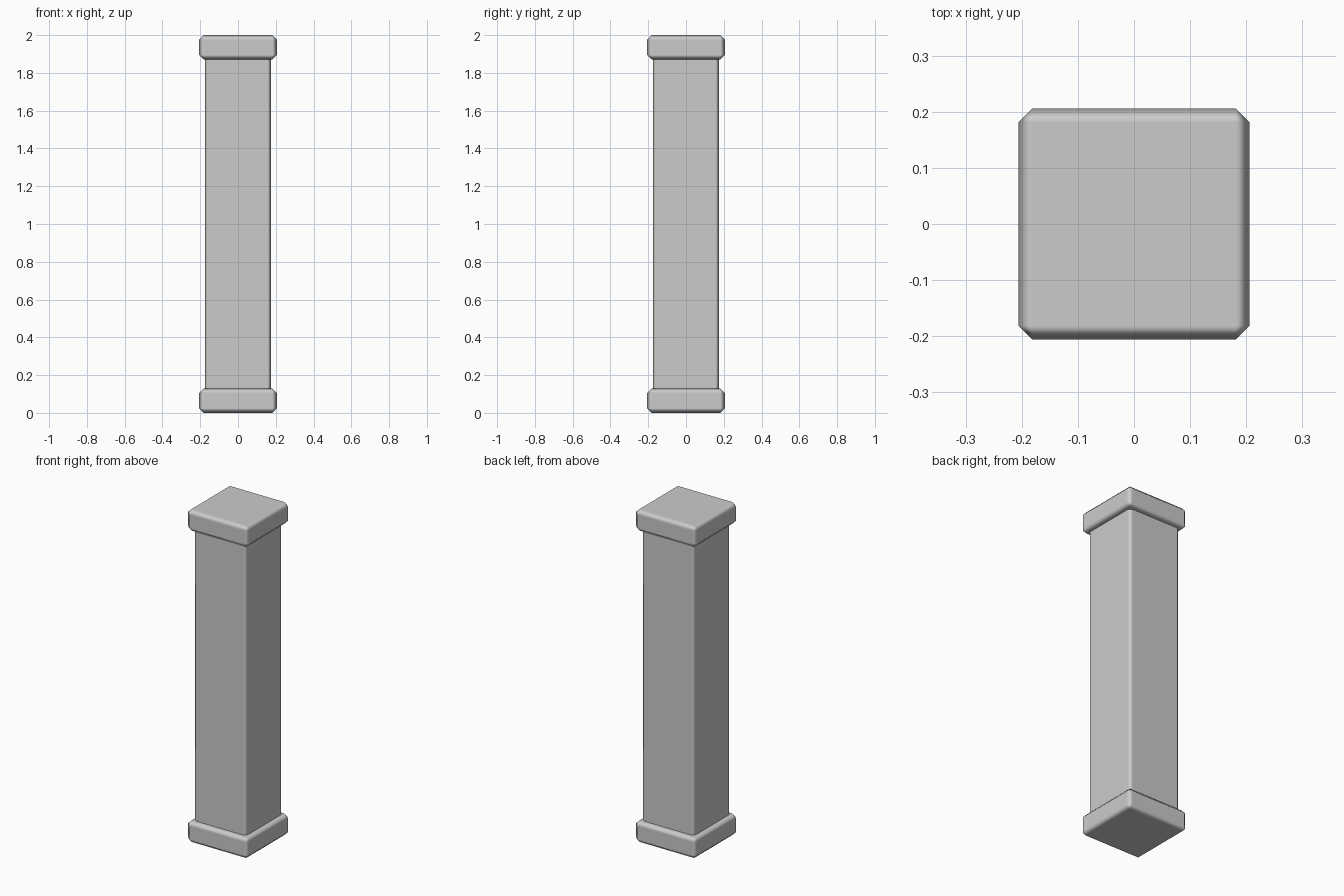
import bpy

cube = bpy.data.objects.get("Cube")
if cube:
    bpy.data.objects.remove(cube, do_unlink=True)

# Plain grey stone
GREY = (0.6, 0.6, 0.6, 1.0)
stone = bpy.data.materials.new("grey_stone")
stone.use_nodes = True
stone.diffuse_color = GREY
stone.node_tree.nodes["Principled BSDF"].inputs["Base Color"].default_value = GREY


def block(name, half_width, bottom, top, chamfer):
    """Square block with single-step chamfers softened by hardened normals."""
    bpy.ops.mesh.primitive_cube_add(size=1, location=(0, 0, (bottom + top) / 2))
    obj = bpy.context.object
    obj.name = name
    obj.scale = (2 * half_width, 2 * half_width, top - bottom)
    bpy.ops.object.transform_apply(location=False, rotation=False, scale=True)
    obj.data.materials.append(stone)
    bpy.ops.object.shade_smooth()
    bevel = obj.modifiers.new("chamfer", "BEVEL")
    bevel.width = chamfer
    bevel.segments = 1
    bevel.limit_method = "NONE"
    bevel.harden_normals = True
    return obj


CAP_HEIGHT = 0.13
block("base", 0.206, 0, CAP_HEIGHT, 0.025)
block("capital", 0.206, 2 - CAP_HEIGHT, 2, 0.025)

# Shaft ends are sunk into the base and capital
block("shaft", 0.176, CAP_HEIGHT - 0.03, 2 - CAP_HEIGHT + 0.03, 0.02)
